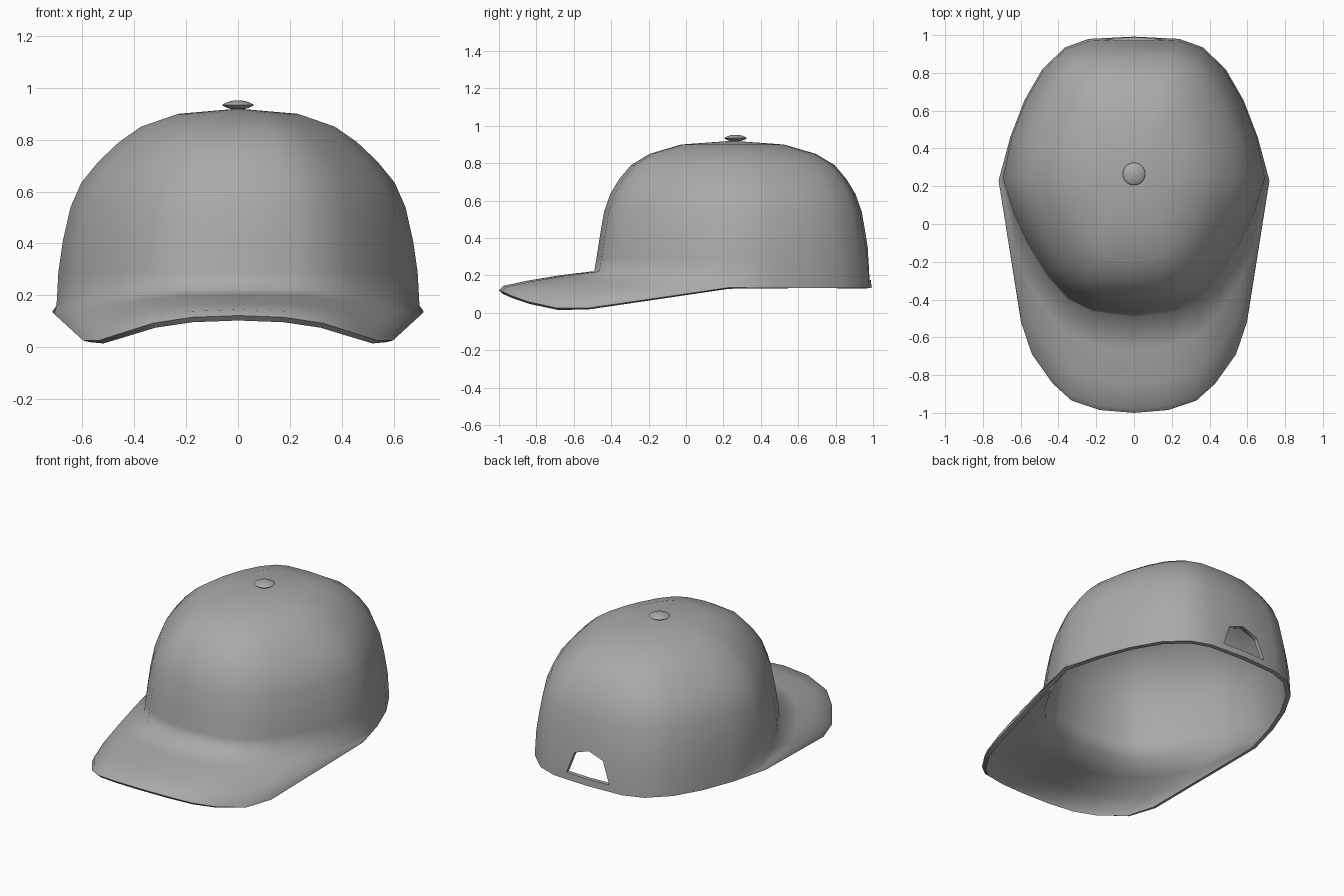
import bpy, bmesh, math
from mathutils import Vector

if "Cube" in bpy.data.objects:
    bpy.data.objects.remove(bpy.data.objects["Cube"])

grey = bpy.data.materials.new("cloth_grey")
grey.use_nodes = True
grey.diffuse_color = (0.4, 0.4, 0.4, 1)
grey.node_tree.nodes["Principled BSDF"].inputs["Base Color"].default_value = (0.4, 0.4, 0.4, 1)

MID_Y = 0.2475
# half of the crown's base outline, centre front to centre back
BASE = [(0, -0.49), (0.22, -0.463), (0.35, -0.4), (0.46, -0.28), (0.565, -0.11), (0.64, 0.05),
        (0.7, 0.24), (0.655, 0.46), (0.58, 0.655), (0.485, 0.82), (0.365, 0.935), (0.24, 0.98), (0, 0.992)]
# crown profile: (width share, depth share, height)
PROFILE = [(0.99, 0.985, 0.29), (0.965, 0.96, 0.41), (0.923, 0.93, 0.54), (0.863, 0.885, 0.635),
           (0.77, 0.82, 0.715), (0.657, 0.735, 0.79), (0.535, 0.6, 0.85), (0.33, 0.37, 0.9)]
# brim edge, centre front to side
BRIM_EDGE = [(0, -1, 0.122), (0.18, -0.985, 0.115), (0.33, -0.935, 0.092), (0.43, -0.845, 0.06),
             (0.54, -0.69, 0.025), (0.598, -0.52, 0.026), (0.717, 0.23, 0.135)]
# brim rows: (share of the way out, upward bulge)
BRIM_ROWS = [(0.35, 0.014), (0.7, 0.02), (0.95, 0.018), (1, 0)]
COLS = 2 * len(BASE) - 2


def finish(name, bm):
    mesh = bpy.data.meshes.new(name)
    bmesh.ops.recalc_face_normals(bm, faces=bm.faces[:])
    bm.to_mesh(mesh)
    bm.free()
    obj = bpy.data.objects.new(name, mesh)
    bpy.context.collection.objects.link(obj)
    mesh.materials.append(grey)
    return obj


def activate(obj):
    bpy.ops.object.select_all(action='DESELECT')
    obj.select_set(True)
    bpy.context.view_layer.objects.active = obj


def outline(col, wide, deep, z):
    """Point on the crown; column 0 is centre front."""
    side = 1 if col <= COLS // 2 else -1
    x, y = BASE[min(col, COLS - col)]
    return Vector((side * x * wide, MID_Y + (y - MID_Y) * deep, z))


def base_height(col):
    """The crown seam rises over the brim."""
    return 0.133 + 0.09 * max(0, math.cos(math.tau * col / (COLS + 4))) ** 0.8 if col < 7 else 0.133


def bridge(bm, low, high):
    for i in range(len(low) - 1):
        corners = dict.fromkeys((low[i], low[i + 1], high[i + 1], high[i]))
        if len(corners) > 2:
            bm.faces.new(list(corners))


# Crown and brim as one shell
bm = bmesh.new()
rings = [[bm.verts.new(outline(c, 1, 1, base_height(min(c, COLS - c)))) for c in range(COLS)]]
for wide, deep, z in PROFILE:
    rings.append([bm.verts.new(outline(c, wide, deep, z)) for c in range(COLS)])
for low, high in zip(rings, rings[1:]):
    bridge(bm, low + low[:1], high + high[:1])
top = bm.verts.new((0, MID_Y, 0.92))
for i in range(COLS):
    bm.faces.new((rings[-1][i], rings[-1][(i + 1) % COLS], top))

# the brim ends run into the crown's lower rim on both sides
inner = [rings[0][c % COLS] for c in range(-7, 8)]
previous = inner
for share, bulge in BRIM_ROWS:
    row = [inner[0]]
    for c, start in zip(range(-6, 7), inner[1:-1]):
        x, y, z = BRIM_EDGE[abs(c)]
        end = Vector((math.copysign(x, c), y, z))
        lift = bulge * min(1, (end - start.co).length / 0.4)
        row.append(bm.verts.new(start.co.lerp(end, share) + Vector((0, 0, lift))))
    row.append(inner[-1])
    bridge(bm, row, previous)
    previous = row
cap = finish("crown_and_brim", bm)

# Cutter for the opening above the back strap
bm = bmesh.new()
shape = [(-0.15, 0.175), (0.15, 0.175), (0.1, 0.31), (0, 0.345), (-0.1, 0.31)]
face = bm.faces.new([bm.verts.new((x, 0.7, z)) for x, z in shape])
new = bmesh.ops.extrude_face_region(bm, geom=[face])["geom"]
bmesh.ops.translate(bm, vec=(0, 0.5, 0), verts=[v for v in new if isinstance(v, bmesh.types.BMVert)])
cutter = finish("opening_cutter", bm)
cutter.hide_render = True

activate(cap)
shell = cap.modifiers.new("cloth_thickness", 'SOLIDIFY')
shell.thickness = 0.026
shell.offset = -1
hole = cap.modifiers.new("back_opening", 'BOOLEAN')
hole.operation = 'DIFFERENCE'
hole.solver = 'EXACT'
hole.object = cutter
for name in ("cloth_thickness", "back_opening"):
    bpy.ops.object.modifier_apply(modifier=name)
bpy.data.objects.remove(cutter)
bpy.ops.object.shade_smooth_by_angle(angle=math.radians(84))

# Button on top
bm = bmesh.new()
bmesh.ops.create_uvsphere(bm, u_segments=20, v_segments=10, radius=1)
for v in bm.verts:
    v.co = Vector((v.co.x * 0.06, v.co.y * 0.06 + 0.265, 0.934 + math.copysign(abs(v.co.z) ** 1.5, v.co.z) * 0.018))
button = finish("top_button", bm)
activate(button)
bpy.ops.object.shade_smooth_by_angle(angle=math.radians(60))
